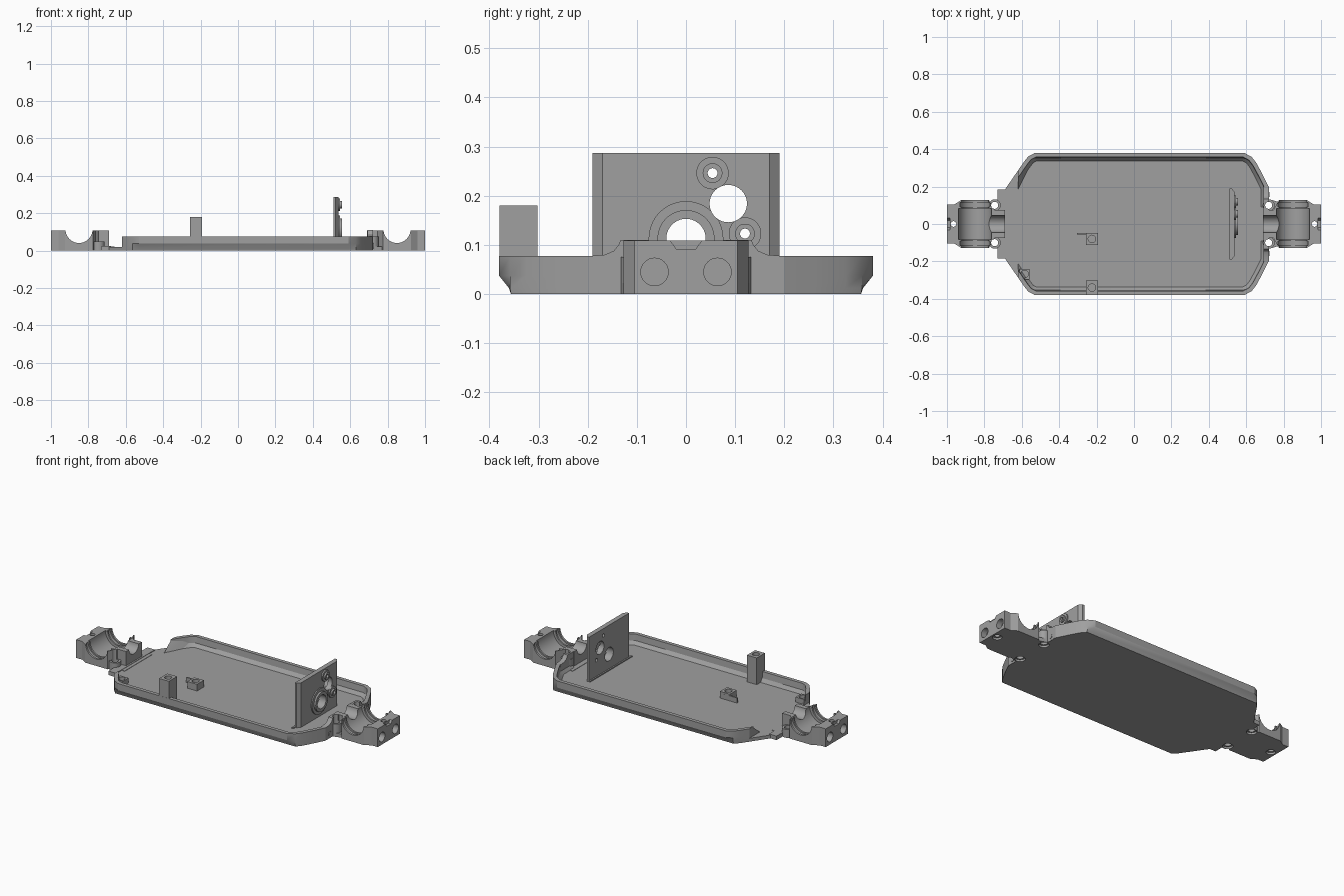
import bpy, bmesh, math
from mathutils import Vector

if "Cube" in bpy.data.objects:
    bpy.data.objects.remove(bpy.data.objects["Cube"])

grey = bpy.data.materials.new("plain grey")
grey.diffuse_color = (0.35, 0.35, 0.35, 1)
grey.use_nodes = True
grey.node_tree.nodes["Principled BSDF"].inputs["Base Color"].default_value = grey.diffuse_color


def finish(name, bm):
    bmesh.ops.recalc_face_normals(bm, faces=bm.faces[:])
    me = bpy.data.meshes.new(name)
    bm.to_mesh(me)
    bm.free()
    ob = bpy.data.objects.new(name, me)
    bpy.context.collection.objects.link(ob)
    me.materials.append(grey)
    return ob


def prism(name, pts, lo, hi, axis="z"):
    """Extrude a 2D outline along an axis (z: xy, y: xz, x: yz)."""
    place = {"z": lambda a, b, d: (a, b, d), "y": lambda a, b, d: (a, d, b),
             "x": lambda a, b, d: (d, a, b)}[axis]
    bm = bmesh.new()
    rings = [[bm.verts.new(place(a, b, d)) for a, b in pts] for d in (lo, hi)]
    for r in rings:
        bm.faces.new(r)
    n = len(pts)
    for i in range(n):
        j = (i + 1) % n
        bm.faces.new((rings[0][i], rings[0][j], rings[1][j], rings[1][i]))
    return finish(name, bm)


def box(name, x0, x1, y0, y1, z0, z1):
    return prism(name, [(x0, y0), (x1, y0), (x1, y1), (x0, y1)], z0, z1)


def cyl(name, a, b, r, lo, hi, axis="z", n=32):
    pts = [(a + r * math.cos(2 * math.pi * i / n), b + r * math.sin(2 * math.pi * i / n))
           for i in range(n)]
    return prism(name, pts, lo, hi, axis)


def cut(ob, *cutters):
    """Subtract the cutters and remove them."""
    for c in cutters:
        m = ob.modifiers.new("cut", "BOOLEAN")
        m.operation, m.solver, m.object = "DIFFERENCE", "EXACT", c
    dg = bpy.context.evaluated_depsgraph_get()
    dg.update()
    me = bpy.data.meshes.new_from_object(ob.evaluated_get(dg))
    ob.modifiers.clear()
    ob.data = me
    for c in cutters:
        bpy.data.objects.remove(c)
    return ob


def screw_cutters(x, y, r):
    """Through hole with a counterbore underneath."""
    return [cyl("hole", x, y, r, -0.1, 0.3), cyl("bore", x, y, r * 1.5, -0.1, 0.012)]


def inset(pts, d):
    out = []
    for i, p in enumerate(pts):
        p = Vector(p)
        e0 = (p - Vector(pts[i - 1])).normalized()
        e1 = (Vector(pts[(i + 1) % len(pts)]) - p).normalized()
        n0, n1 = Vector((-e0.y, e0.x)), Vector((-e1.y, e1.x))
        out.append(p + (n0 + n1) * (d / (1 + n0.dot(n1))))
    return out


# tray: eight-sided pan, long sides tucked in at the bottom, upright rim
half = [(0.72, 0.20), (0.69, 0.26), (0.655, 0.325), (0.63, 0.358), (0.59, 0.38),
        (-0.53, 0.38), (-0.565, 0.362), (-0.59, 0.33), (-0.70, 0.17)]
outline = half + [(x, -y) for x, y in reversed(half)]
bm = bmesh.new()
rings = []
for w, z in [(0.356, 0), (0.36, 0.012), (0.38, 0.037)]:
    rings.append([bm.verts.new((x, max(-w, min(w, y)), z)) for x, y in outline])
for d, z in [(0, 0.077), (0.022, 0.077), (0.026, 0.04), (0.042, 0.02)]:
    rings.append([bm.verts.new((p[0], p[1], z)) for p in inset(outline, d)])
for r0, r1 in zip(rings, rings[1:]):
    for i in range(len(r0)):
        j = (i + 1) % len(r0)
        bm.faces.new((r0[i], r0[j], r1[j], r1[i]))
bm.faces.new(rings[0])
bm.faces.new(rings[-1])
tray = finish("tray", bm)
cutters = [box("open_end", -0.9, -0.62, -0.5, 0.5, 0.02, 0.2),
           box("drive_gap", 0.66, 0.8, -0.09, 0.09, 0.02, 0.2)]
for y in (-0.1, 0.1):
    cutters += screw_cutters(0.72, y, 0.019)
cut(tray, *cutters)

# sloping wedge inside the back left corner of the rim
bm = bmesh.new()
for co in [(-0.62, 0.18, 0.015), (-0.62, 0.27, 0.015), (-0.535, 0.35, 0.015),
           (-0.57, 0.35, 0.015), (-0.62, 0.255, 0.076), (-0.62, 0.275, 0.076),
           (-0.565, 0.35, 0.076)]:
    bm.verts.new(co)
bmesh.ops.convex_hull(bm, input=bm.verts[:])
finish("corner_wedge", bm)

# cross bar at the open end
bar = box("end_bar", -0.73, -0.68, -0.185, 0.185, 0, 0.024)
cut(bar, *[c for y in (-0.1, 0.1) for c in screw_cutters(-0.745, y, 0.019)])

# axle housings at both ends
for s, side in ((1, "right"), (-1, "left")):
    ear_x = 0.72 if s > 0 else 0.745
    plan = [(0.69, 0.075), (0.745, 0.075), (0.775, 0.127), (0.925, 0.127),
            (0.96, 0.105), (1.0, 0.105)]
    plan = [(s * x, y) for x, y in plan + [(x, -y) for x, y in reversed(plan)]]
    housing = prism(side + "_axle_housing", plan, 0, 0.109)
    cx = s * 0.85
    lo, hi = sorted((s * 0.6, s * 0.82))
    parts = [cyl("axle", cx, 0.113, 0.072, -0.2, 0.2, "y", 40),
             cyl("gear_well", cx, 0.113, 0.088, -0.082, 0.082, "y", 40),
             cyl("shaft", 0, 0.113, 0.046, lo, hi, "x"),
             cyl("end_hole", s * 0.965, 0, 0.015, -0.1, 0.2),
             cyl("end_bore", s * 0.965, 0, 0.026, -0.1, 0.012)]
    for y in (-1, 1):
        # bearing seats, end sockets and screw holes
        a, b = sorted((y * 0.092, y * 0.115))
        parts.append(cyl("seat", cx, 0.113, 0.08, a, b, "y", 40))
        a, b = sorted((s * 0.965, s * 1.1))
        parts.append(cyl("socket", y * 0.064, 0.045, 0.028, a, b, "x"))
        parts += screw_cutters(s * ear_x, y * 0.1, 0.019)
    a, b = sorted((s * 0.985, s * 1.1))
    parts.append(prism("notch", [(-0.02, 0.092), (0.02, 0.092), (0.04, 0.12), (-0.04, 0.12)],
                       a, b, "x"))
    cut(housing, *parts)

    # flat web joining housing and tray
    web = [(0.66, 0.13), (0.73, 0.13), (0.80, 0.11)]
    web = [(s * x, y) for x, y in web + [(x, -y) for x, y in reversed(web)]]
    web = prism(side + "_web", web, 0, 0.022)
    cut(web, *[c for y in (-0.1, 0.1) for c in screw_cutters(s * ear_x, y, 0.019)])

    for y in (-0.1, 0.1):
        ear = cyl(side + "_screw_ear", s * ear_x, y, 0.032, 0, 0.075 if s > 0 else 0.05)
        cut(ear, *screw_cutters(s * ear_x, y, 0.019))

# curved shoulders between right housing and tray rim
for y in (-1, 1):
    prof = [(0.075, 0.001), (0.2, 0.001), (0.2, 0.077), (0.165, 0.08), (0.147, 0.088),
            (0.137, 0.1), (0.133, 0.11), (0.075, 0.11)]
    sh = prism("shoulder", [(y * a, b) for a, b in prof], 0.692, 0.721, "x")
    cut(sh, *screw_cutters(0.72, y * 0.1, 0.019))
    cyl("side_screw", y * 0.158, 0.026, 0.014, 0.70, 0.724, "x", 20)

# motor mount: upright plate with bevelled sides, bosses and holes
mount = prism("motor_mount", [(0.51, -0.19), (0.522, -0.19), (0.538, -0.17), (0.538, 0.17),
                              (0.522, 0.19), (0.51, 0.19)], 0.015, 0.287)
holes = [(0, 0.113, 0.04), (0.086, 0.184, 0.038), (0.054, 0.246, 0.01), (0.12, 0.123, 0.01)]
cut(mount, *[cyl("hole", a, b, r, 0.4, 0.7, "x", 40) for a, b, r in holes])
for a, b, r0, r1, d in [(0, 0.113, 0.04, 0.076, 0.545), (0, 0.113, 0.04, 0.058, 0.556),
                        (0.054, 0.246, 0.01, 0.033, 0.546), (0.054, 0.246, 0.01, 0.02, 0.556),
                        (0.12, 0.123, 0.01, 0.033, 0.546), (0.12, 0.123, 0.01, 0.02, 0.556)]:
    boss = cyl("mount_boss", a, b, r1, 0.53, d, "x", 40)
    cut(boss, cyl("hole", a, b, r0, 0.4, 0.7, "x", 40),
        cyl("clearance", 0.086, 0.184, 0.038, 0.4, 0.7, "x", 40))
box("mount_foot", 0.502, 0.515, -0.21, 0.19, 0.015, 0.026)

# tall post, low bracket and corner boss, each with a screw hole on top
post = prism("post", [(-0.302, 0.015), (-0.302, 0.18), (-0.3795, 0.18), (-0.3795, 0.045),
                      (-0.355, 0.015)], -0.2575, -0.1925, "x")
cut(post, cyl("hole", -0.225, -0.34, 0.02, 0.16, 0.3))
for name, x, y, wx, wy, h in [("bracket", -0.225, -0.08, 0.065, 0.065, 0.06),
                              ("corner_boss", -0.585, -0.268, 0.055, 0.055, 0.05)]:
    ob = box(name, x - wx / 2, x + wx / 2, y - wy / 2, y + wy / 2, 0.015, h)
    cut(ob, cyl("hole", x, y, 0.02, h - 0.02, h + 0.1))
box("bracket_fin", -0.305, -0.20, -0.055, -0.047, 0.015, 0.05)

# keep edges crisp and round surfaces smooth
for ob in bpy.context.scene.objects:
    ob.select_set(True)
bpy.context.view_layer.objects.active = tray
bpy.ops.object.shade_smooth_by_angle(angle=math.radians(25))
